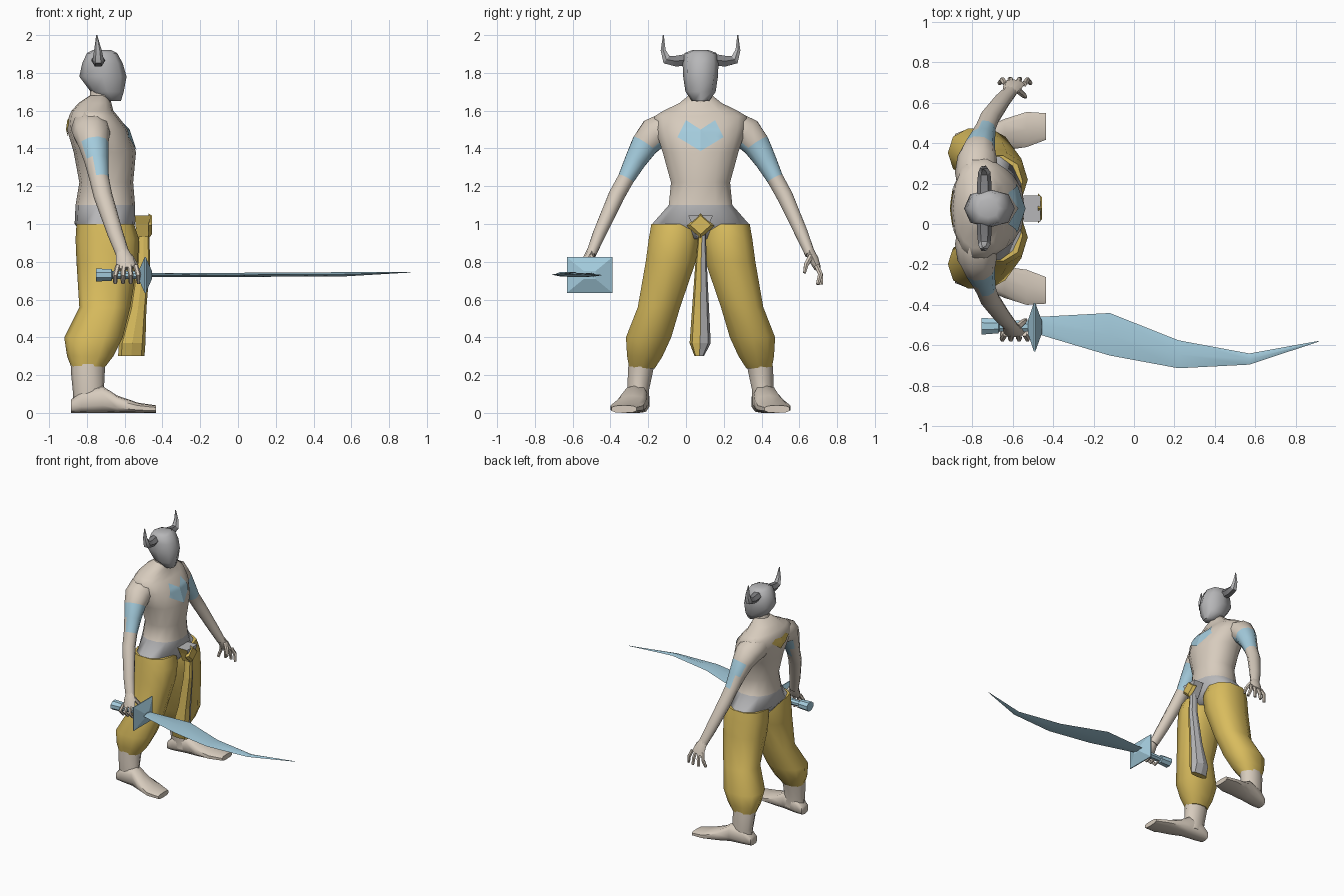
import bpy, bmesh, math
from mathutils import Vector
from mathutils.bvhtree import BVHTree

Y0 = 0.077  # body symmetry plane
X, Y, Z = Vector((1, 0, 0)), Vector((0, 1, 0)), Vector((0, 0, 1))


def material(name, rgb):
    m = bpy.data.materials.new(name)
    m.diffuse_color = (*rgb, 1)
    return m


SKIN = material("skin", (0.68, 0.60, 0.51))
GOLD = material("gold cloth", (0.69, 0.50, 0.11))
GRAY = material("gray", (0.47, 0.47, 0.48))
DARK = material("dark gray", (0.22, 0.22, 0.23))
BLUE = material("pale blue", (0.37, 0.60, 0.72))


def finish(name, bm, mats, rule=None, smooth=45):
    bmesh.ops.recalc_face_normals(bm, faces=bm.faces)
    bm.normal_update()
    for f in bm.faces:
        f.smooth = smooth > 0
        if rule:
            f.material_index = rule(f.calc_center_median(), f.normal)
    me = bpy.data.meshes.new(name)
    bm.to_mesh(me)
    bm.free()
    for m in mats:
        me.materials.append(m)
    if smooth:
        me.set_sharp_from_angle(angle=math.radians(smooth))
    ob = bpy.data.objects.new(name, me)
    bpy.context.collection.objects.link(ob)
    return ob


def loft(name, rings, mats, n=10, t=None, ref=X, p=1.0, turn=0, rule=None, smooth=50):
    """Skin rings of (centre, half size along ref, half size across)."""
    bm = bmesh.new()
    loops = []
    cs = [Vector(r[0]) for r in rings]
    for i, (c, a, b) in enumerate(rings):
        d = t or (cs[min(i + 1, len(cs) - 1)] - cs[max(i - 1, 0)]).normalized()
        u = (ref - d * ref.dot(d)).normalized()
        v = d.cross(u)
        loop = []
        for k in range(n):
            w = 2 * math.pi * (k + turn) / n
            cu, sv = math.cos(w), math.sin(w)
            cu = math.copysign(abs(cu) ** p, cu) if abs(cu) > 1e-6 else 0
            sv = math.copysign(abs(sv) ** p, sv) if abs(sv) > 1e-6 else 0
            loop.append(bm.verts.new(cs[i] + u * a * cu + v * b * sv))
        loops.append(loop)
    for l0, l1 in zip(loops, loops[1:]):
        for k in range(n):
            bm.faces.new((l0[k], l0[(k + 1) % n], l1[(k + 1) % n], l1[k]))
    bm.faces.new(loops[0])
    bm.faces.new(loops[-1])
    return finish(name, bm, mats, rule, smooth)


def slabs(rows, off=0):
    """Horizontal rings from (z, x min, x max, half width[, y offset])."""
    return [(((r[1] + r[2]) / 2, Y0 + (off * r[4] if off else 0), r[0]),
             (r[2] - r[1]) / 2, r[3]) for r in rows]


def mark(name, mat, body, quads, side):
    """Thin painted patch laid on the body, seen along x."""
    tree = BVHTree.FromPolygons([v.co for v in body.data.vertices],
                                [p.vertices for p in body.data.polygons])
    bm = bmesh.new()
    N = 8
    for q in quads:
        a, b, c, d = [Vector(k) for k in q]
        grid = []
        for i in range(N + 1):
            for j in range(N + 1):
                s, r = i / N, j / N
                k = a.lerp(b, s).lerp(d.lerp(c, s), r)
                hit = tree.ray_cast(Vector((side * 3 - 0.7, k.x, k.y)), X * -side)[0]
                grid.append(bm.verts.new(hit + X * side * 0.006))
        for i in range(N):
            for j in range(N):
                o = i * (N + 1) + j
                bm.faces.new((grid[o], grid[o + 1], grid[o + N + 2], grid[o + N + 1]))
    return finish(name, bm, [mat])


# Torso with gray waistband
torso = loft("torso", slabs([
    (0.92, -0.80, -0.58, 0.09), (1.0, -0.865, -0.545, 0.262), (1.1, -0.86, -0.545, 0.172),
    (1.22, -0.84, -0.555, 0.16), (1.38, -0.87, -0.54, 0.205), (1.5, -0.905, -0.58, 0.245),
    (1.57, -0.895, -0.635, 0.25), (1.60, -0.88, -0.66, 0.20), (1.64, -0.845, -0.67, 0.115),
    (1.68, -0.785, -0.69, 0.065)]),
    [SKIN, GRAY], n=14, t=Z, p=0.9, smooth=70, rule=lambda c, n: int(c.z < 1.1))
loft("neck", slabs([(1.58, -0.83, -0.68, 0.08), (1.66, -0.785, -0.67, 0.062),
                    (1.75, -0.78, -0.66, 0.06)]), [SKIN], t=Z)

# Chest and back marks
half = [(-0.045, 1.46), (0.0, 1.55), (Y0, 1.50), (Y0, 1.386)]
mark("chest_mark", BLUE, torso, [half, [(2 * Y0 - y, z) for y, z in half]], 1)
back = [(-0.03, 1.535), (0.01, 1.56), (Y0, 1.55), (Y0, 1.46)]
mark("back_mark", GOLD, torso, [back, [(2 * Y0 - y, z) for y, z in back]], -1)

# Helmet
loft("helmet", slabs([
    (1.65, -0.70, -0.62, 0.045), (1.70, -0.78, -0.605, 0.08), (1.78, -0.84, -0.59, 0.092),
    (1.85, -0.825, -0.61, 0.095), (1.905, -0.80, -0.64, 0.085), (1.92, -0.77, -0.67, 0.045)]),
    [GRAY], n=8, t=Z, p=0.8, smooth=70)


def limbs(s, side):
    def P(x, off, z):
        return (x, Y0 + s * off, z)

    # Horn: dark root, lighter tip
    loft(side + "_horn", [
        (P(-0.74, 0.07, 1.87), 0.035, 0.035), (P(-0.74, 0.13, 1.862), 0.035, 0.033),
        (P(-0.74, 0.18, 1.87), 0.03, 0.028), (P(-0.742, 0.198, 1.92), 0.02, 0.015),
        (P(-0.748, 0.197, 2.0), 0.003, 0.003)], [DARK, GRAY], n=6,
        rule=lambda c, n: int(c.z > 1.88 and abs(c.y - Y0) > 0.16))

    # Arm with painted band on its front and outside
    loft(side + "_arm", [
        (P(-0.785, 0.06, 1.51), 0.08, 0.085), (P(-0.78, 0.17, 1.505), 0.105, 0.098),
        (P(-0.775, 0.25, 1.475), 0.098, 0.09), (P(-0.765, 0.295, 1.42), 0.08, 0.076),
        (P(-0.75, 0.345, 1.335), 0.064, 0.06), (P(-0.735, 0.395, 1.24), 0.052, 0.046),
        (P(-0.715, 0.445, 1.15), 0.05, 0.045), (P(-0.65, 0.535, 0.95), 0.042, 0.036),
        (P(-0.61, 0.58, 0.84), 0.036, 0.028)], [SKIN, BLUE], smooth=70,
        rule=lambda c, n: int(1.25 < c.z < 1.335 and n.x > -0.2 or
                              1.335 <= c.z < 1.425 and n.x > -0.75))

    # Hand: the right one curls around the grip
    grip = s < 0
    loft(side + "_palm", [
        (P(-0.615, 0.575, 0.86), 0.033, 0.025), (P(-0.60, 0.60, 0.81), 0.048, 0.026),
        (P(-0.59, 0.62, 0.765), 0.052, 0.018)], [SKIN], n=8)
    for k in range(4):
        x = -0.635 + k * 0.031
        e = 0.01 * (k - 1.5)
        if grip:
            path = [(x, 0.62, 0.78), (x + e, 0.645, 0.73), (x + e, 0.61, 0.69), (x + e, 0.575, 0.70)]
        else:
            path = [(x, 0.615, 0.78), (x + e, 0.635, 0.735), (x + 2 * e, 0.64 - 2 * abs(e) + 0.01, 0.68)]
        r = [0.014, 0.014, 0.011, 0.008]
        loft(f"{side}_finger_{k + 1}", [(P(*q), r[i], r[i]) for i, q in enumerate(path)],
             [SKIN], n=6)
    loft(side + "_thumb", [(P(-0.575, 0.585, 0.83), 0.018, 0.016),
                           (P(-0.545, 0.56, 0.785), 0.015, 0.014),
                           (P(-0.535, 0.55, 0.74), 0.008, 0.008)], [SKIN], n=6)

    # Baggy trouser leg
    loft(side + "_trouser_leg", slabs([
        (1.0, -0.855, -0.55, 0.133, 0.133), (0.92, -0.86, -0.525, 0.138, 0.142),
        (0.8, -0.855, -0.53, 0.138, 0.158), (0.56, -0.84, -0.57, 0.117, 0.22),
        (0.4, -0.92, -0.61, 0.125, 0.275), (0.3, -0.905, -0.66, 0.098, 0.295),
        (0.235, -0.88, -0.71, 0.07, 0.31)], s), [GOLD], n=10, t=Z, p=0.85)

    # Shin and foot
    loft(side + "_shin", slabs([
        (0.32, -0.885, -0.70, 0.075, 0.305), (0.22, -0.885, -0.705, 0.07, 0.318),
        (0.12, -0.875, -0.71, 0.06, 0.33), (0.04, -0.87, -0.69, 0.058, 0.33)], s),
        [SKIN], t=Z)
    loft(side + "_foot", [(P(x, o, h), h, w) for x, o, h, w in [
        (-0.885, 0.325, 0.035, 0.045), (-0.83, 0.33, 0.06, 0.062), (-0.72, 0.345, 0.072, 0.065),
        (-0.64, 0.365, 0.046, 0.08), (-0.53, 0.39, 0.027, 0.09), (-0.435, 0.405, 0.02, 0.068)]],
        [SKIN], n=10, t=X, ref=Z, p=0.7)


limbs(-1, "right")
limbs(1, "left")

# Sash knot: gray fold with a gold diamond in front, then the hanging ends
r2 = math.sqrt(2)
loft("sash_fold", [((-0.505, Y0, z), h * r2, w * r2) for z, h, w in [
    (0.93, 0.03, 0.02), (1.0, 0.038, 0.045), (1.045, 0.042, 0.065)]],
    [GRAY, GOLD], n=4, t=Z, turn=0.5, smooth=0, rule=lambda c, n: int(n.y < -0.5))
loft("sash_diamond", [((-0.475, Y0, 0.99), 0.066, 0.075), ((-0.455, Y0, 0.995), 0.05, 0.055)],
     [GOLD], n=4, t=X, ref=Z, smooth=0)
loft("sash_end", [((-0.50, 0.085, 0.95), 0.03, 0.02), ((-0.50, 0.08, 0.8), 0.035, 0.03),
                  ((-0.53, 0.077, 0.55), 0.045, 0.045), ((-0.56, 0.075, 0.37), 0.07, 0.056),
                  ((-0.565, 0.07, 0.30), 0.07, 0.025)],
     [GOLD, GRAY], n=8, t=Z, p=0.8, smooth=0,
     rule=lambda c, n: int(c.y > 0.075 and n.x > -0.3 and n.z > -0.9))

# Sword: curved blade, guard and flared grip
edges = [(-0.49, -0.46, -0.54, 0.73), (-0.12, -0.44, -0.65, 0.73), (0.22, -0.575, -0.713, 0.732),
         (0.57, -0.64, -0.695, 0.734), (0.912, -0.578, -0.582, 0.745)]
loft("blade", [((x, (a + b) / 2, z), 0.011 if x < 0.9 else 0.002, (a - b) / 2)
               for x, a, b, z in edges], [BLUE], n=4, t=X, ref=Z, smooth=60)
loft("guard", [((x, -0.51, 0.73), h * r2, w * r2) for x, h, w in [
    (-0.525, 0.025, 0.03), (-0.495, 0.094, 0.12), (-0.488, 0.094, 0.12), (-0.455, 0.02, 0.03)]],
    [BLUE], n=4, t=X, ref=Z, turn=0.5, smooth=0)
loft("grip", [((x, -0.505, 0.73), h, w) for x, h, w in [
    (-0.753, 0.037, 0.045), (-0.67, 0.034, 0.038), (-0.665, 0.022, 0.028), (-0.5, 0.024, 0.03)]],
    [BLUE], n=8, t=X, ref=Z, turn=0.5, smooth=30)
